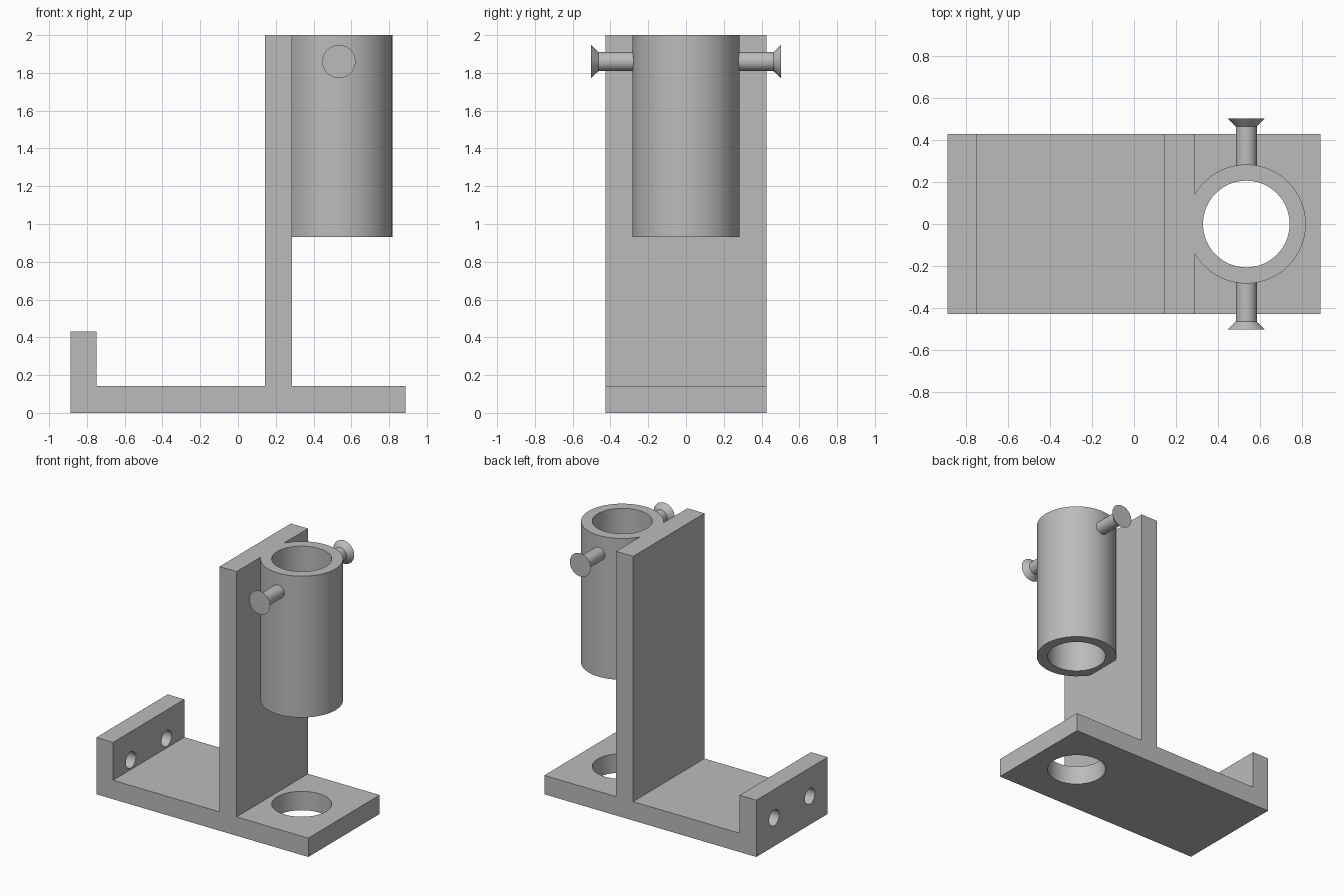
import bpy
import bmesh
import math
from mathutils import Matrix, Vector

cube = bpy.data.objects.get("Cube")
if cube:
    bpy.data.objects.remove(cube, do_unlink=True)

HALF_DEPTH = 0.427
TUBE_X = 0.534
BORE = 0.206

grey = bpy.data.materials.new("plain grey")
grey.use_nodes = True
colour = (0.5, 0.5, 0.5, 1)
grey.diffuse_color = colour
grey.node_tree.nodes["Principled BSDF"].inputs["Base Color"].default_value = colour


def finish(name, bm):
    bmesh.ops.recalc_face_normals(bm, faces=bm.faces)
    mesh = bpy.data.meshes.new(name)
    bm.to_mesh(mesh)
    bm.free()
    mesh.materials.append(grey)
    obj = bpy.data.objects.new(name, mesh)
    bpy.context.collection.objects.link(obj)
    return obj


def lathe(name, start, direction, rings, sides=96):
    """Solid of revolution from (distance, radius) rings along a direction."""
    turn = Vector((0, 0, 1)).rotation_difference(Vector(direction)).to_matrix().to_4x4()
    place = Matrix.Translation(start) @ turn
    bm = bmesh.new()
    loops = []
    for dist, rad in rings:
        angles = [2 * math.pi * i / sides for i in range(sides)]
        loops.append([bm.verts.new(place @ Vector((rad * math.cos(a), rad * math.sin(a), dist)))
                      for a in angles])
    for low, high in zip(loops, loops[1:]):
        for i in range(sides):
            j = (i + 1) % sides
            bm.faces.new((low[i], low[j], high[j], high[i]))
    bm.faces.new(loops[0])
    bm.faces.new(loops[-1])
    return finish(name, bm)


def combine(target, tool, operation):
    mod = target.modifiers.new(tool.name, "BOOLEAN")
    mod.object = tool
    mod.operation = operation
    mod.solver = "EXACT"
    bpy.context.view_layer.objects.active = target
    bpy.ops.object.modifier_apply(modifier=mod.name)
    bpy.data.objects.remove(tool, do_unlink=True)


def smooth(obj):
    bpy.ops.object.select_all(action="DESELECT")
    obj.select_set(True)
    bpy.context.view_layer.objects.active = obj
    bpy.ops.object.shade_smooth_by_angle(angle=math.radians(30))


# Side profile of the base, end lip and upright, extruded in depth
profile = [(-0.888, 0), (0.888, 0), (0.888, 0.143), (0.287, 0.143), (0.287, 2), (0.144, 2),
           (0.144, 0.143), (-0.748, 0.143), (-0.748, 0.43), (-0.888, 0.43)]
bm = bmesh.new()
side = bm.faces.new([bm.verts.new((x, -HALF_DEPTH, z)) for x, z in profile])
moved = bmesh.ops.extrude_face_region(bm, geom=[side])["geom"]
bmesh.ops.translate(bm, vec=(0, 2 * HALF_DEPTH, 0),
                    verts=[v for v in moved if isinstance(v, bmesh.types.BMVert)])
bracket = finish("bracket", bm)

# Tube fused to the upright, bored together with the base
combine(bracket, lathe("tube", (TUBE_X, 0, 0.93), (0, 0, 1), [(0, 0.283), (1.07, 0.283)]), "UNION")
combine(bracket, lathe("bore", (TUBE_X, 0, -0.1), (0, 0, 1), [(0, BORE), (2.2, BORE)]), "DIFFERENCE")

# Two screw holes through the end lip
for y in (-0.214, 0.214):
    combine(bracket, lathe("screw_hole", (-1, y, 0.215), (1, 0, 0), [(0, 0.06), (0.4, 0.06)], 48),
            "DIFFERENCE")
smooth(bracket)

# Flared pegs on both sides of the tube
for name, sign in (("front_peg", -1), ("back_peg", 1)):
    peg = lathe(name, (TUBE_X, sign * 0.25, 1.86), (0, sign, 0),
                [(0, 0.05), (0.213, 0.05), (0.252, 0.088)], 48)
    smooth(peg)
